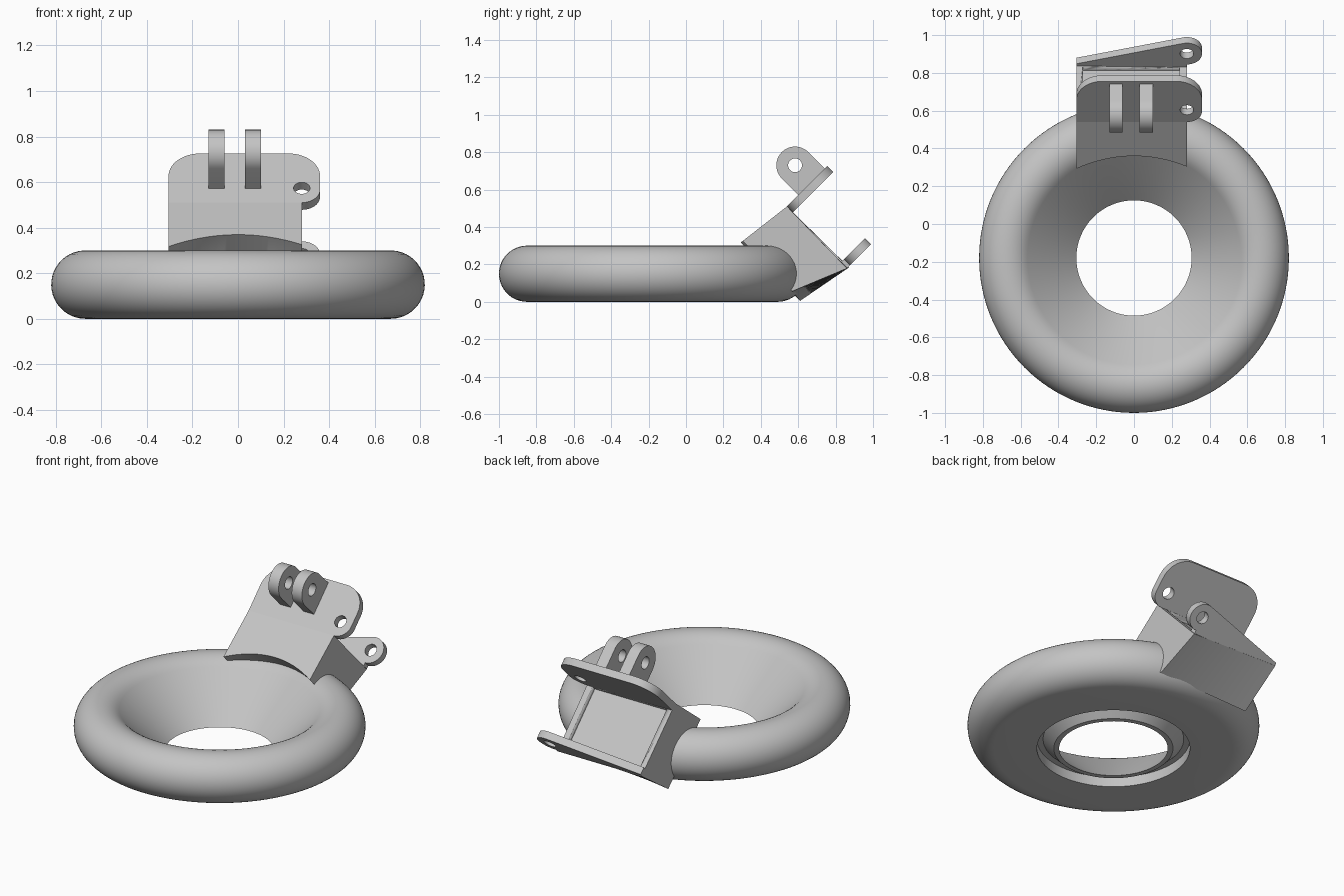
import bpy, bmesh
from math import sin, cos, pi, radians
from mathutils import Matrix, Vector

if "Cube" in bpy.data.objects:
    bpy.data.objects.remove(bpy.data.objects["Cube"])

GREY = (0.55, 0.55, 0.55, 1)
mat = bpy.data.materials.new("light grey")
mat.use_nodes = True
mat.diffuse_color = GREY
mat.node_tree.nodes["Principled BSDF"].inputs["Base Color"].default_value = GREY

# Tilted bracket axes: along the plates, and out of their front face
ALONG = Vector((0, 1, 1)).normalized()
OUT = Vector((0, -1, 1)).normalized()
RIGHT = Vector((1, 0, 0))
ORIGIN = Vector((0, 0.54, 0.51))


def frame(a, b, c, origin):
    m = Matrix((a, b, c)).transposed().to_4x4()
    m.translation = origin
    return m


def add(name, mesh, smooth=True):
    obj = bpy.data.objects.new(name, mesh)
    bpy.context.collection.objects.link(obj)
    mesh.materials.clear()
    mesh.materials.append(mat)
    if smooth:
        bpy.ops.object.select_all(action='DESELECT')
        obj.select_set(True)
        bpy.context.view_layer.objects.active = obj
        bpy.ops.object.shade_smooth_by_angle(angle=radians(30))
    return obj


def from_bmesh(name, bm):
    bmesh.ops.recalc_face_normals(bm, faces=bm.faces)
    mesh = bpy.data.meshes.new(name)
    bm.to_mesh(mesh)
    bm.free()
    return add(name, mesh)


def arc(cx, cy, r, start, end, n=14):
    angles = [radians(start + (end - start) * i / n) for i in range(n + 1)]
    return [(cx + r * cos(a), cy + r * sin(a)) for a in angles]


def plate(name, outline, hole, thickness, matrix):
    """Flat plate with a round hole, centred on its own plane."""
    curve = bpy.data.curves.new(name + "_outline", 'CURVE')
    curve.dimensions = '2D'
    curve.fill_mode = 'BOTH'
    curve.extrude = thickness / 2
    for loop in (outline, arc(*hole, 0, 360, 32)[:-1]):
        spline = curve.splines.new('POLY')
        spline.points.add(len(loop) - 1)
        for p, (x, y) in zip(spline.points, loop):
            p.co = (x, y, 0, 1)
        spline.use_cyclic_u = True
    temp = bpy.data.objects.new(name + "_temp", curve)
    bpy.context.collection.objects.link(temp)
    bpy.context.view_layer.update()
    graph = bpy.context.evaluated_depsgraph_get()
    mesh = bpy.data.meshes.new_from_object(temp.evaluated_get(graph))
    bpy.data.objects.remove(temp)
    bm = bmesh.new()
    bm.from_mesh(mesh)
    bmesh.ops.remove_doubles(bm, verts=bm.verts, dist=1e-5)
    bmesh.ops.transform(bm, matrix=matrix, verts=bm.verts)
    return from_bmesh(name, bm)


# Ring: rounded rim, conical inside, grooved underside
profile = [(0.305, 0)] + arc(0.67, 0.15, 0.15, 135, -90, 28)
profile += [(0.43, 0), (0.43, 0.06), (0.395, 0.06), (0.335, 0)]
bm = bmesh.new()
STEPS = 128
rows = []
for i in range(STEPS):
    a = 2 * pi * i / STEPS
    rows.append([bm.verts.new((r * cos(a), r * sin(a) - 0.18, z)) for r, z in profile])
for i in range(STEPS):
    one, two = rows[i], rows[(i + 1) % STEPS]
    for j in range(len(profile)):
        k = (j + 1) % len(profile)
        bm.faces.new((one[j], two[j], two[k], one[k]))
from_bmesh("ring", bm)

# Bracket body: cross-sections lofted across the width, curved front lip
LEFT, WIDTH, CUTS = -0.305, 0.585, 16
bm = bmesh.new()
rows = []
for i in range(CUTS + 1):
    t = i / CUTS
    x = LEFT + WIDTH * t
    y = 0.36 - 0.72 * x * x
    z = 0.318 + (y - 0.294) * 0.78
    section = [(y, z), (0.54, 0.51), (0.872 - 0.011 * t, 0.184 - 0.005 * t),
               (0.61 - 0.043 * t, 0.005 + 0.051 * t), (y + 0.2, z - 0.2)]
    rows.append([bm.verts.new((x, *p)) for p in section])
for one, two in zip(rows, rows[1:]):
    for j in range(5):
        k = (j + 1) % 5
        bm.faces.new((one[j], two[j], two[k], one[k]))
bm.faces.new(rows[0])
bm.faces.new(rows[-1])
body = from_bmesh("bracket_body", bm)

# Shallow pocket in the back of the body, between the plates
bm = bmesh.new()
size = Matrix.Diagonal((0.51, 0.16, 0.37, 1))
place = frame(RIGHT, ALONG, OUT, ORIGIN) @ Matrix.Translation((-0.015, 0.05, -0.23))
bmesh.ops.create_cube(bm, size=1, matrix=place @ size)
cutter = from_bmesh("pocket_cutter", bm)
cutter.hide_render = True
cut = body.modifiers.new("pocket", 'BOOLEAN')
cut.operation = 'DIFFERENCE'
cut.solver = 'EXACT'
cut.object = cutter
bpy.context.view_layer.objects.active = body
bpy.ops.object.modifier_apply(modifier=cut.name)
bpy.data.objects.remove(cutter)

# Upper plate with rounded corners and a side ear
THICK = 0.045
upper = [(-0.305, 0), (0.28, 0)] + arc(0.28, 0.08, 0.08, -80, 0)
upper += arc(0.22, 0.165, 0.14, 0, 90) + arc(-0.165, 0.165, 0.14, 90, 180)
plate("upper_plate", upper, (0.28, 0.09, 0.036), THICK,
      frame(RIGHT, ALONG, OUT, ORIGIN - OUT * THICK / 2))

# Lower plate, tapering away from its ear
lower = [(-0.305, -0.005), (0.28, -0.005), (0.28, 0.015)] + arc(0.28, 0.095, 0.08, -85, 103, 22)
lower += [(-0.305, 0.02)]
plate("lower_plate", lower, (0.28, 0.095, 0.036), THICK,
      frame(RIGHT, ALONG, OUT, ORIGIN - OUT * (0.461 - THICK / 2)))

# Pair of hinge lugs standing on the upper plate
lug = [(0.086, -0.01), (0.286, -0.01)] + arc(0.186, 0.125, 0.1, 0, 180, 24)
for name, x in (("right_lug", -0.095), ("left_lug", 0.065)):
    plate(name, lug, (0.186, 0.125, 0.037), 0.07,
          frame(ALONG, OUT, RIGHT, ORIGIN + RIGHT * x))
